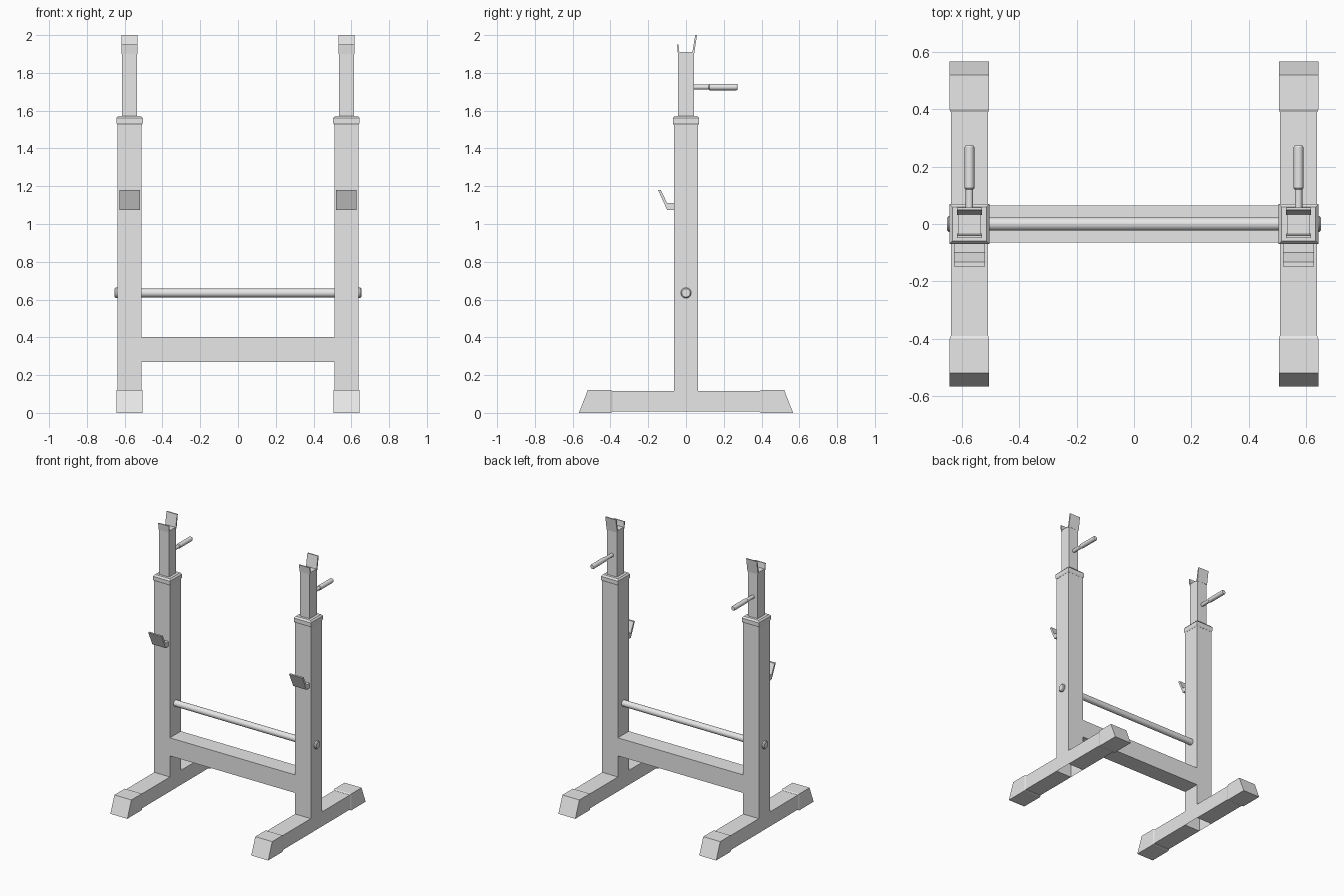
import bpy, bmesh, math

cube = bpy.data.objects.get("Cube")
if cube:
    bpy.data.objects.remove(cube, do_unlink=True)

steel = bpy.data.materials.new("light_grey")
steel.use_nodes = True
GREY = (0.8, 0.8, 0.8, 1)
steel.diffuse_color = GREY
steel.node_tree.nodes["Principled BSDF"].inputs["Base Color"].default_value = GREY


def loft(name, rings, smooth=False, open_start=False):
    """Skin a row of rings with equal point counts and cap the ends."""
    bm = bmesh.new()
    loops = [[bm.verts.new(p) for p in ring] for ring in rings]
    n = len(loops[0])
    for a, b in zip(loops, loops[1:]):
        for i in range(n):
            j = (i + 1) % n
            bm.faces.new((a[i], a[j], b[j], b[i]))
    bm.faces.new(loops[-1])
    if not open_start:
        bm.faces.new(loops[0])
    bmesh.ops.recalc_face_normals(bm, faces=bm.faces)
    mesh = bpy.data.meshes.new(name)
    bm.to_mesh(mesh)
    bm.free()
    mesh.materials.append(steel)
    obj = bpy.data.objects.new(name, mesh)
    bpy.context.collection.objects.link(obj)
    if smooth:
        bpy.ops.object.select_all(action='DESELECT')
        obj.select_set(True)
        bpy.context.view_layer.objects.active = obj
        bpy.ops.object.shade_smooth_by_angle(angle=math.radians(30))
    return obj


def flat(cx, hx, hy, z):
    """Horizontal rectangle."""
    return [(cx - hx, -hy, z), (cx + hx, -hy, z), (cx + hx, hy, z), (cx - hx, hy, z)]


def upright(cx, hx, y_low, y_high, z0, z1):
    """Cross-section of a foot, leaning when y_low and y_high differ."""
    return [(cx - hx, y_low, z0), (cx + hx, y_low, z0),
            (cx + hx, y_high, z1), (cx - hx, y_high, z1)]


def extrude_x(name, cx, hx, profile):
    """Side profile in y and z, extruded across x."""
    return loft(name, [[(x, y, z) for y, z in profile] for x in (cx - hx, cx + hx)])


def rod(name, place, steps):
    """Round rod from (distance, radius) steps; place maps it into space."""
    turns = [math.tau * i / 24 for i in range(24)]
    return loft(name, [[place(t, r * math.cos(a), r * math.sin(a)) for a in turns]
                       for t, r in steps], smooth=True)


COL_X, COL = 0.574, 0.064

for side, label in ((1, "left"), (-1, "right")):
    cx = side * COL_X

    # Hollow column, collar and sliding inner tube
    loft(label + "_column", [flat(cx, COL, COL, 0.008), flat(cx, COL, COL, 1.55)],
         open_start=True)
    loft(label + "_collar", [flat(cx, 0.065, 0.065, 1.525), flat(cx, 0.07, 0.07, 1.535),
                             flat(cx, 0.07, 0.07, 1.56), flat(cx, 0.06, 0.06, 1.572)])
    loft(label + "_inner_tube", [flat(cx, 0.04, 0.042, 1.56), flat(cx, 0.04, 0.042, 1.91)])

    # Top cradle: short front lip and taller back lip
    extrude_x(label + "_cradle_front", cx, 0.043,
              [(-0.043, 1.90), (-0.034, 1.90), (-0.040, 1.95), (-0.048, 1.95)])
    extrude_x(label + "_cradle_back", cx, 0.043,
              [(0.032, 1.90), (0.043, 1.90), (0.058, 2.0), (0.049, 2.0)])

    # Storage peg with thick sleeve
    rod(label + "_peg", lambda t, u, v: (cx + u, t, 1.725 + v),
        [(0.04, 0.013), (0.12, 0.013), (0.125, 0.017), (0.268, 0.017), (0.273, 0.014)])

    # Spotter hook on the front of the column
    extrude_x(label + "_spotter_hook", cx, 0.054,
              [(-0.06, 1.075), (-0.10, 1.075), (-0.148, 1.18),
               (-0.133, 1.18), (-0.10, 1.11), (-0.06, 1.11)])

    # Floor legs and slanted end caps
    for d, end in ((-1, "front"), (1, "back")):
        loft(f"{label}_{end}_leg", [upright(cx, COL, d * y, d * y, 0.008, 0.115)
                                    for y in (COL, 0.42)])
        loft(f"{label}_{end}_foot_cap", [
            upright(cx, 0.065, d * 0.39, d * 0.39, 0.004, 0.116),
            upright(cx, 0.069, d * 0.40, d * 0.40, 0, 0.121),
            upright(cx, 0.069, d * 0.567, d * 0.52, 0, 0.121)])

    # Round end of the cross bar outside the column
    rod(label + "_bar_end", lambda t, u, v: (side * t, u, 0.635 + v),
        [(0.63, 0.028), (0.647, 0.028), (0.653, 0.022)])

# Crossbeam and round bar joining the columns
inner = COL_X - COL
extrude_x("crossbeam", 0, inner, [(-COL, 0.27), (COL, 0.27), (COL, 0.403), (-COL, 0.403)])
rod("cross_bar", lambda t, u, v: (t, u, 0.635 + v), [(-inner, 0.023), (inner, 0.023)])
